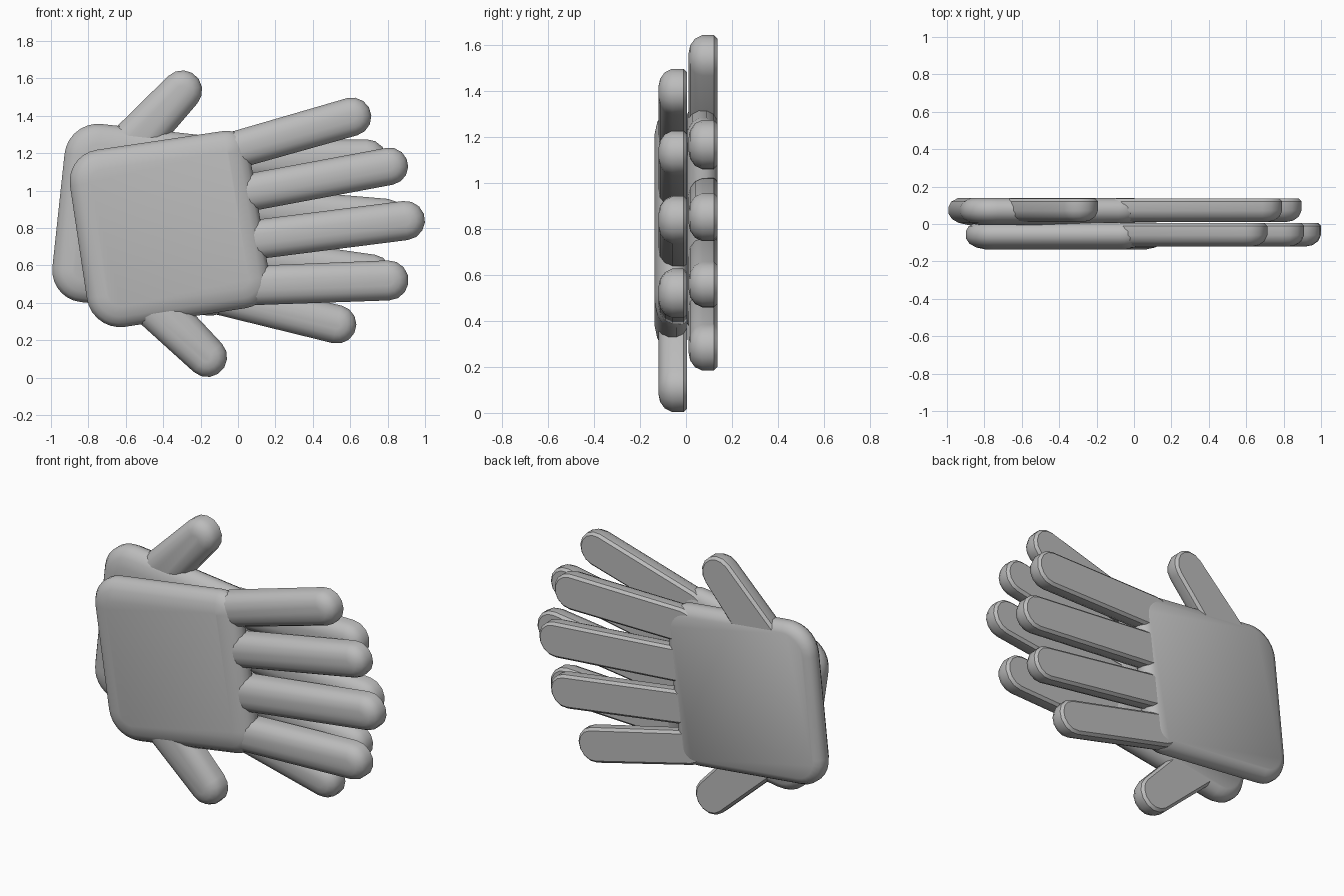
import bpy, bmesh, math

cube = bpy.data.objects.get("Cube")
if cube:
    bpy.data.objects.remove(cube, do_unlink=True)

grey = bpy.data.materials.new("plain grey")
grey.use_nodes = True
grey.diffuse_color = (0.5, 0.5, 0.5, 1)
grey.node_tree.nodes["Principled BSDF"].inputs["Base Color"].default_value = (0.5, 0.5, 0.5, 1)

# Thickness profiles: (inset from the outline, y), from the flat back to the rounded front
FINGER_LAYERS = [(.015, .005), (0, -.01), (0, -.06), (.015, -.092), (.045, -.113), (.08, -.12)]
PALM_LAYERS = [(.05, .007), (.015, -.012), (0, -.04), (0, -.075),
               (.02, -.105), (.055, -.125), (.11, -.137)]

# Outlines: circles (x, z, radius), counter-clockwise, wrapped by a taut band
PARTS = {
    "palm": [(-.73, 1.05, .17), (-.63, .45, .18), (.02, .52, .15), (-.06, 1.2, .12)],
    "little_finger": [(-.02, 1.215, .1), (.61, 1.395, .103)],
    "ring_finger": [(.06, .99, .1), (.81, 1.13, .1)],
    "middle_finger": [(.07, .735, .105), (.895, .84, .105)],
    "index_finger": [(.06, .492, .105), (.805, .52, .107)],
    "thumb": [(-.47, .41, .125), (-.165, .11, .107)],
}


def band_outline(circles, inset, steps=7):
    """Points of the rounded outline around the circles, shrunk by inset."""
    n = len(circles)
    normals = []
    for i, (x, z, r) in enumerate(circles):
        x2, z2, r2 = circles[(i + 1) % n]
        lean = math.asin((r - r2) / math.hypot(x2 - x, z2 - z))
        normals.append(math.atan2(z2 - z, x2 - x) - math.pi / 2 + lean)
    points = []
    for i, (x, z, r) in enumerate(circles):
        start = normals[i - 1]
        sweep = (normals[i] - start) % math.tau
        for k in range(steps + 1):
            a = start + sweep * k / steps
            points.append((x + (r - inset) * math.cos(a), z + (r - inset) * math.sin(a)))
    return points


def build_part(name, circles, layers, depth):
    bm = bmesh.new()
    rings = [[bm.verts.new((x, y + depth, z)) for x, z in band_outline(circles, inset)]
             for inset, y in layers]
    for a, b in zip(rings, rings[1:]):
        for i in range(len(a)):
            j = (i + 1) % len(a)
            bm.faces.new((a[i], a[j], b[j], b[i]))
    bm.faces.new(rings[0])
    bm.faces.new(rings[-1])
    bmesh.ops.recalc_face_normals(bm, faces=bm.faces)
    mesh = bpy.data.meshes.new(name)
    bm.to_mesh(mesh)
    bm.free()
    mesh.materials.append(grey)
    obj = bpy.data.objects.new(name, mesh)
    bpy.context.collection.objects.link(obj)
    bpy.ops.object.select_all(action='DESELECT')
    obj.select_set(True)
    bpy.context.view_layer.objects.active = obj
    bpy.ops.object.shade_smooth_by_angle(angle=math.radians(42))


def flip(circles, tilt=.042):
    """Mirror upside down, tilt slightly and shift, for the other hand."""
    c, s = math.cos(tilt), math.sin(tilt)
    return [(c * x + s * z - .138, s * x - c * z + 1.653, r) for x, z, r in reversed(circles)]


# Front hand and its mirrored partner behind it
for part, circles in PARTS.items():
    layers = PALM_LAYERS if part == "palm" else FINGER_LAYERS
    build_part("front_" + part, circles, layers, 0)
    build_part("back_" + part, flip(circles), layers, .131)
